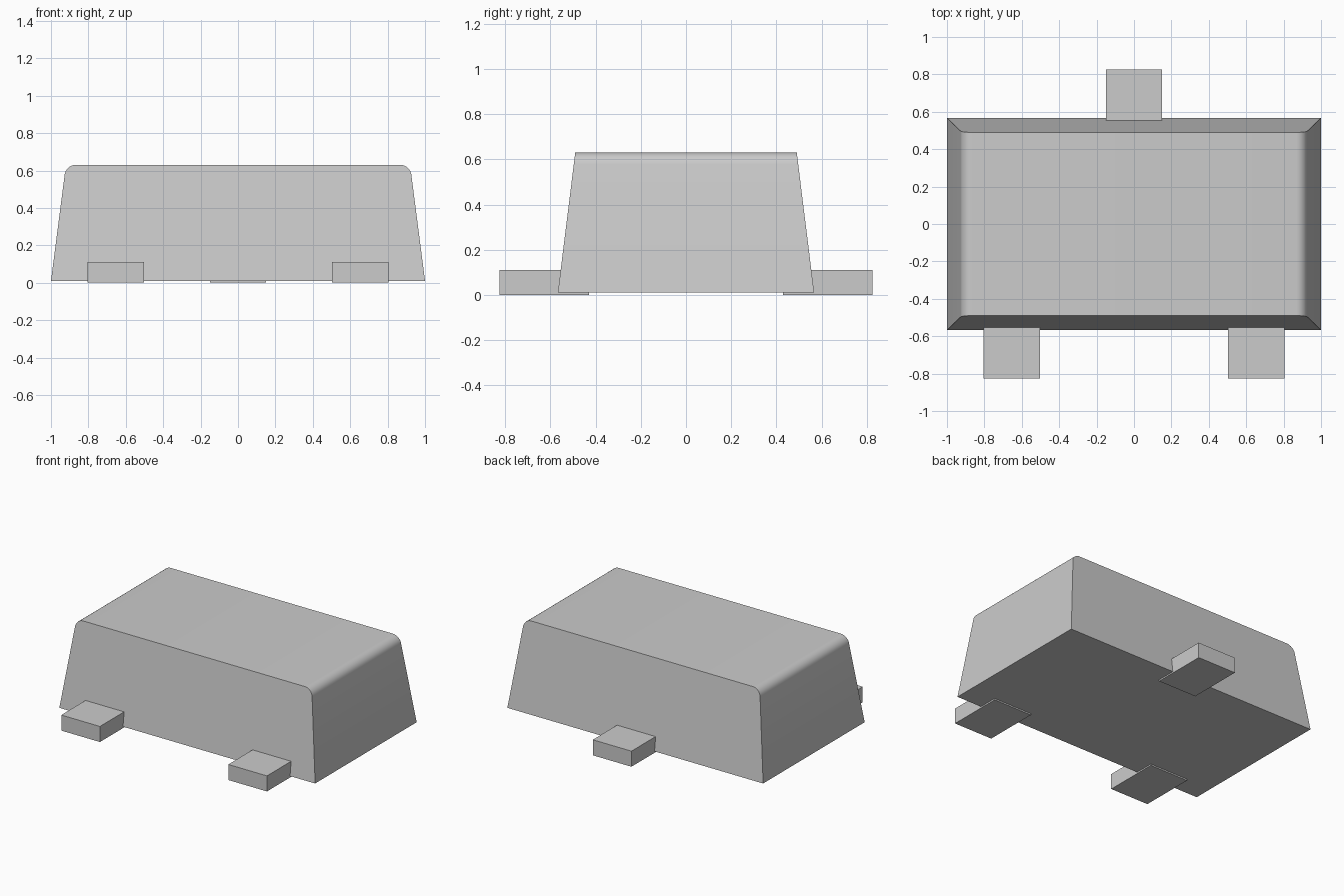
import bpy, bmesh, math

cube = bpy.data.objects.get("Cube")
if cube:
    bpy.data.objects.remove(cube, do_unlink=True)

GREY = (0.6, 0.6, 0.6, 1.0)
grey = bpy.data.materials.new("light grey")
grey.use_nodes = True
grey.diffuse_color = GREY
grey.node_tree.nodes["Principled BSDF"].inputs["Base Color"].default_value = GREY


def add_object(name, bm):
    bmesh.ops.recalc_face_normals(bm, faces=bm.faces)
    mesh = bpy.data.meshes.new(name)
    bm.to_mesh(mesh)
    bm.free()
    mesh.materials.append(grey)
    obj = bpy.data.objects.new(name, mesh)
    bpy.context.collection.objects.link(obj)
    return obj


def box(x0, x1, y0, y1, z0, z1):
    bm = bmesh.new()
    bmesh.ops.create_cube(bm, size=1)
    for v in bm.verts:
        v.co = (x1 if v.co.x > 0 else x0,
                y1 if v.co.y > 0 else y0,
                z1 if v.co.z > 0 else z0)
    return bm


# Tapered body with the two short top edges rounded
TOP, BASE = 0.63, 0.01
bm = box(-1, 1, -0.567, 0.567, BASE, TOP)
for v in bm.verts:
    if v.co.z > 0.3:
        v.co.x *= 0.92
        v.co.y *= 0.49 / 0.567
ends = [e for e in bm.edges
        if all(v.co.z > 0.3 for v in e.verts)
        and abs(e.verts[0].co.x - e.verts[1].co.x) < 0.01]
bmesh.ops.bevel(bm, geom=ends, offset=0.052, segments=8, profile=0.5, affect='EDGES')
body = add_object("body", bm)
bpy.ops.object.select_all(action='DESELECT')
body.select_set(True)
bpy.context.view_layer.objects.active = body
bpy.ops.object.shade_smooth_by_angle(angle=math.radians(30))

# Flat leads reaching under the body: two at the front, one at the back
for name, x, side in (("front_left_lead", 0.653, -1),
                      ("front_right_lead", -0.653, -1),
                      ("back_lead", 0.0, 1)):
    y0, y1 = sorted((side * 0.43, side * 0.825))
    add_object(name, box(x - 0.151, x + 0.151, y0, y1, 0, 0.11))
